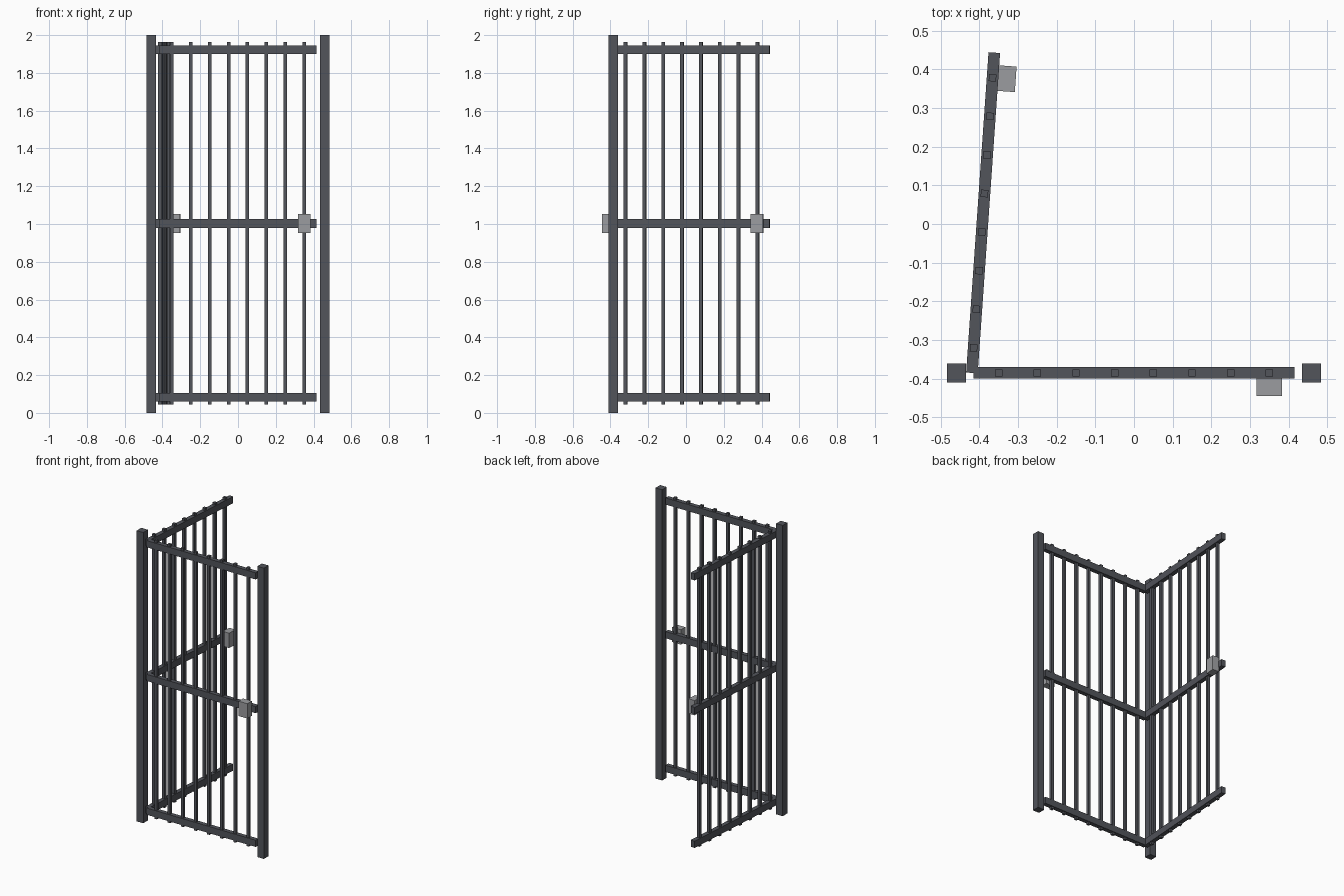
import bpy
import math
from mathutils import Matrix

if "Cube" in bpy.data.objects:
    bpy.data.objects.remove(bpy.data.objects["Cube"])


def material(name, color):
    m = bpy.data.materials.new(name)
    m.diffuse_color = color
    m.use_nodes = True
    m.node_tree.nodes["Principled BSDF"].inputs["Base Color"].default_value = m.diffuse_color
    return m


iron = material("dark_iron", (0.085, 0.09, 0.105, 1))
steel = material("lock_steel", (0.33, 0.335, 0.35, 1))


def box(name, center, size, mat, place=Matrix()):
    bpy.ops.mesh.primitive_cube_add(size=1)
    ob = bpy.context.object
    ob.name = name
    ob.data.transform(Matrix.Diagonal((*size, 1)))
    ob.matrix_world = place @ Matrix.Translation(center)
    ob.data.materials.append(mat)
    return ob


def gate_leaf(name, place):
    # Local frame: hinge edge at x = 0, leaf runs along +x, lock faces -y
    for label, z in (("bottom", 0.083), ("middle", 1.003), ("top", 1.923)):
        box(f"{name}_{label}_rail", (0.415, 0, z), (0.83, 0.03, 0.046), iron, place)
    for i in range(8):
        box(f"{name}_bar_{i + 1}", (0.065 + 0.1 * i, 0, 1.004), (0.019, 0.019, 1.917), iron, place)
    box(f"{name}_lock_box", (0.765, -0.036, 1.003), (0.066, 0.048, 0.102), steel, place)


# Gate posts
for side, x in (("left", -0.459), ("right", 0.459)):
    box(f"{side}_post", (x, -0.385, 1), (0.05, 0.05, 2), iron)

# Closed leaf across the front, and the same leaf swung open
gate_leaf("closed_leaf", Matrix.Translation((-0.415, -0.385, 0)))
gate_leaf("open_leaf", Matrix.Translation((-0.419, -0.385, 0))
          @ Matrix.Rotation(math.radians(86), 4, 'Z'))
